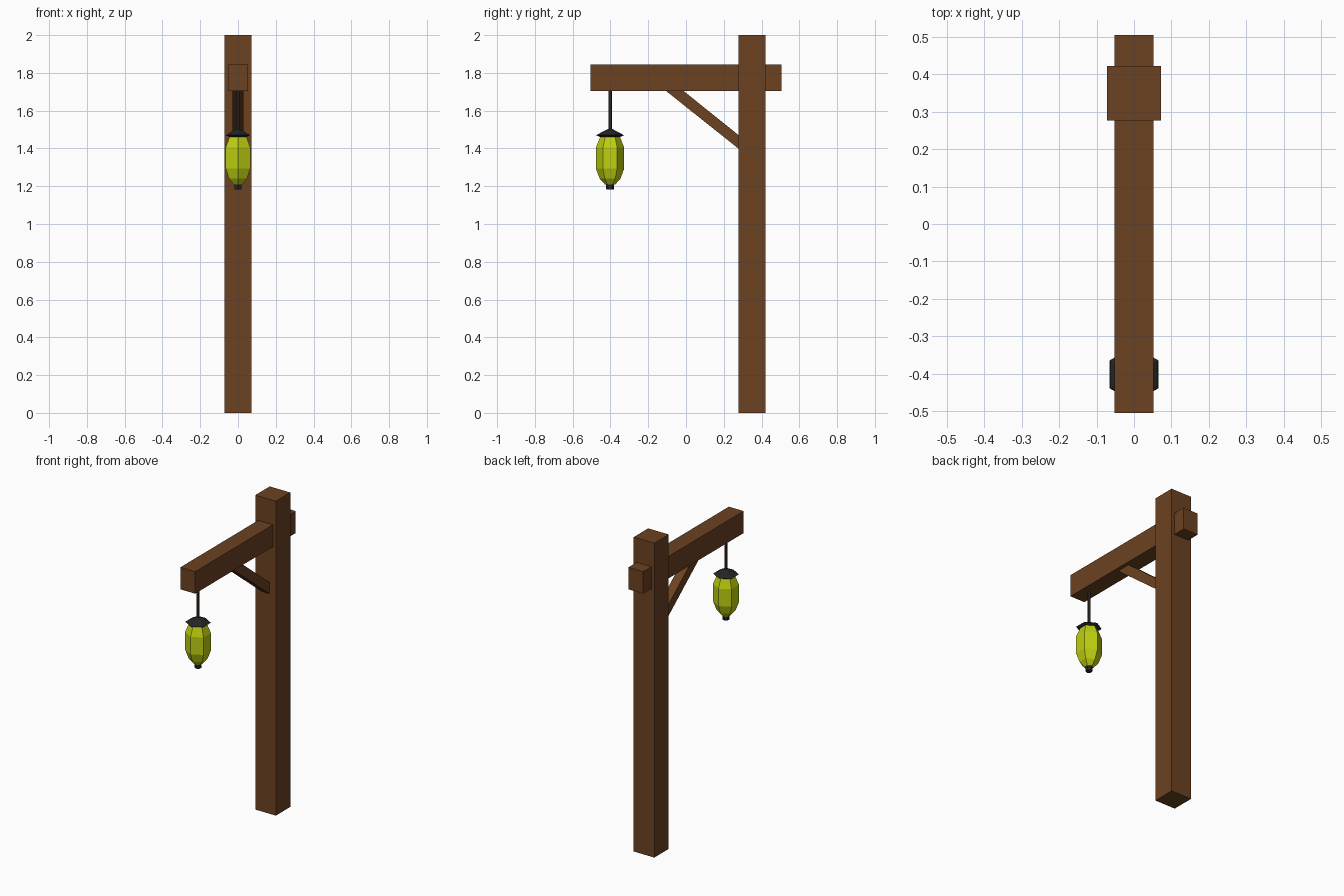
import bpy, bmesh, math
from mathutils import Vector

if "Cube" in bpy.data.objects:
    bpy.data.objects.remove(bpy.data.objects["Cube"])


def material(name, rgb):
    m = bpy.data.materials.new(name)
    m.diffuse_color = (*rgb, 1)
    m.use_nodes = True
    m.node_tree.nodes["Principled BSDF"].inputs["Base Color"].default_value = m.diffuse_color
    return m


wood = material("brown wood", (0.150, 0.054, 0.016))
glass = material("yellow green glass", (0.52, 0.63, 0.005))
iron = material("dark iron", (0.018, 0.018, 0.018))
cord = material("dark brown cord", (0.040, 0.026, 0.017))


def finish(bm, name, mat):
    bmesh.ops.recalc_face_normals(bm, faces=bm.faces)
    me = bpy.data.meshes.new(name)
    bm.to_mesh(me)
    bm.free()
    me.materials.append(mat)
    ob = bpy.data.objects.new(name, me)
    bpy.context.collection.objects.link(ob)
    return ob


def side_profile(name, pts, half_width, mat):
    """Extrude a (y, z) outline symmetrically along x."""
    bm = bmesh.new()
    face = bm.faces.new([bm.verts.new((-half_width, y, z)) for y, z in pts])
    ext = bmesh.ops.extrude_face_region(bm, geom=[face])
    verts = [v for v in ext["geom"] if isinstance(v, bmesh.types.BMVert)]
    bmesh.ops.translate(bm, verts=verts, vec=Vector((2 * half_width, 0, 0)))
    return finish(bm, name, mat)


def box(name, y0, y1, z0, z1, half_width, mat):
    return side_profile(name, [(y0, z0), (y1, z0), (y1, z1), (y0, z1)], half_width, mat)


def lathe(name, profile, y, mat, sides=6):
    """Stack of polygon rings (radius, z), capped at both ends."""
    bm = bmesh.new()
    rings = []
    for r, z in profile:
        angles = [math.pi / 2 + i * math.tau / sides for i in range(sides)]
        rings.append([bm.verts.new((r * math.cos(a), y + r * math.sin(a), z)) for a in angles])
    for lo, hi in zip(rings, rings[1:]):
        for i in range(sides):
            j = (i + 1) % sides
            bm.faces.new((lo[i], lo[j], hi[j], hi[i]))
    bm.faces.new(rings[0])
    bm.faces.new(rings[-1])
    return finish(bm, name, mat)


# Timber frame
box("post", 0.277, 0.422, 0, 2.0, 0.0725, wood)
box("cross_beam", -0.505, 0.505, 1.705, 1.845, 0.052, wood)
side_profile("diagonal_brace",
             [(-0.108, 1.706), (-0.015, 1.706), (0.279, 1.470), (0.279, 1.398)], 0.029, wood)

# Hanging lantern
LY = -0.402
lathe("hanging_cord", [(0.009, 1.49), (0.009, 1.706)], LY, cord)
lathe("lantern_cap", [(0.052, 1.460), (0.074, 1.470), (0.012, 1.503)], LY, iron)
lathe("lantern_glass",
      [(0.026, 1.208), (0.055, 1.240), (0.075, 1.294), (0.075, 1.405), (0.051, 1.464)], LY, glass)
lathe("lantern_knob", [(0.020, 1.182), (0.022, 1.212)], LY, iron)
